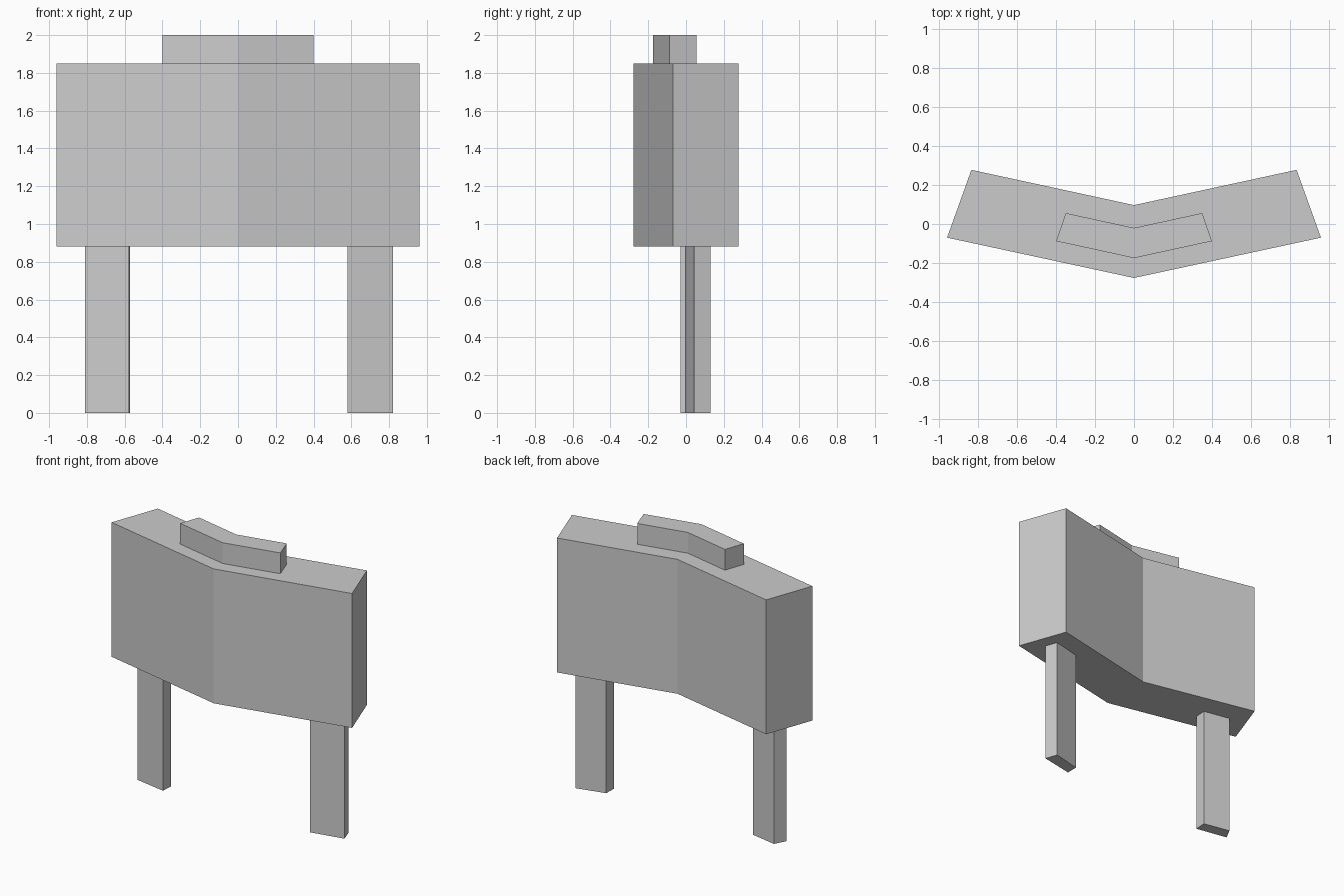
import bpy

if "Cube" in bpy.data.objects:
    bpy.data.objects.remove(bpy.data.objects["Cube"])


def prism(name, outline, z0, z1):
    """Extrude a plan outline (counter-clockwise) from z0 to z1."""
    n = len(outline)
    verts = [(x, y, z) for z in (z0, z1) for x, y in outline]
    faces = [tuple(reversed(range(n))), tuple(range(n, 2 * n))]
    faces += [(i, (i + 1) % n, n + (i + 1) % n, n + i) for i in range(n)]
    mesh = bpy.data.meshes.new(name)
    mesh.from_pydata(verts, [], faces)
    obj = bpy.data.objects.new(name, mesh)
    bpy.context.collection.objects.link(obj)
    return obj


def chevron(front_mid, front_end, back_end, back_mid):
    """Symmetrical V-shaped outline from its right-hand half."""
    (fx, fy), (bx, by) = front_end, back_end
    return [(0, front_mid), (fx, fy), (bx, by), (0, back_mid), (-bx, by), (-fx, fy)]


# Bent main panel and the small cap on top of it
prism("panel", chevron(-0.277, (0.96, -0.07), (0.835, 0.278), 0.097), 0.88, 1.85)
prism("top_cap", chevron(-0.175, (0.40, -0.088), (0.35, 0.056), -0.02), 1.85, 2.0)

# Two skewed legs, slightly different from each other
prism("right_leg", [(0.58, -0.005), (0.82, 0.043), (0.79, 0.13), (0.582, 0.08)], 0, 0.88)
prism("left_leg", [(-0.81, 0.012), (-0.578, -0.03), (-0.573, 0.055), (-0.767, 0.093)], 0, 0.88)
